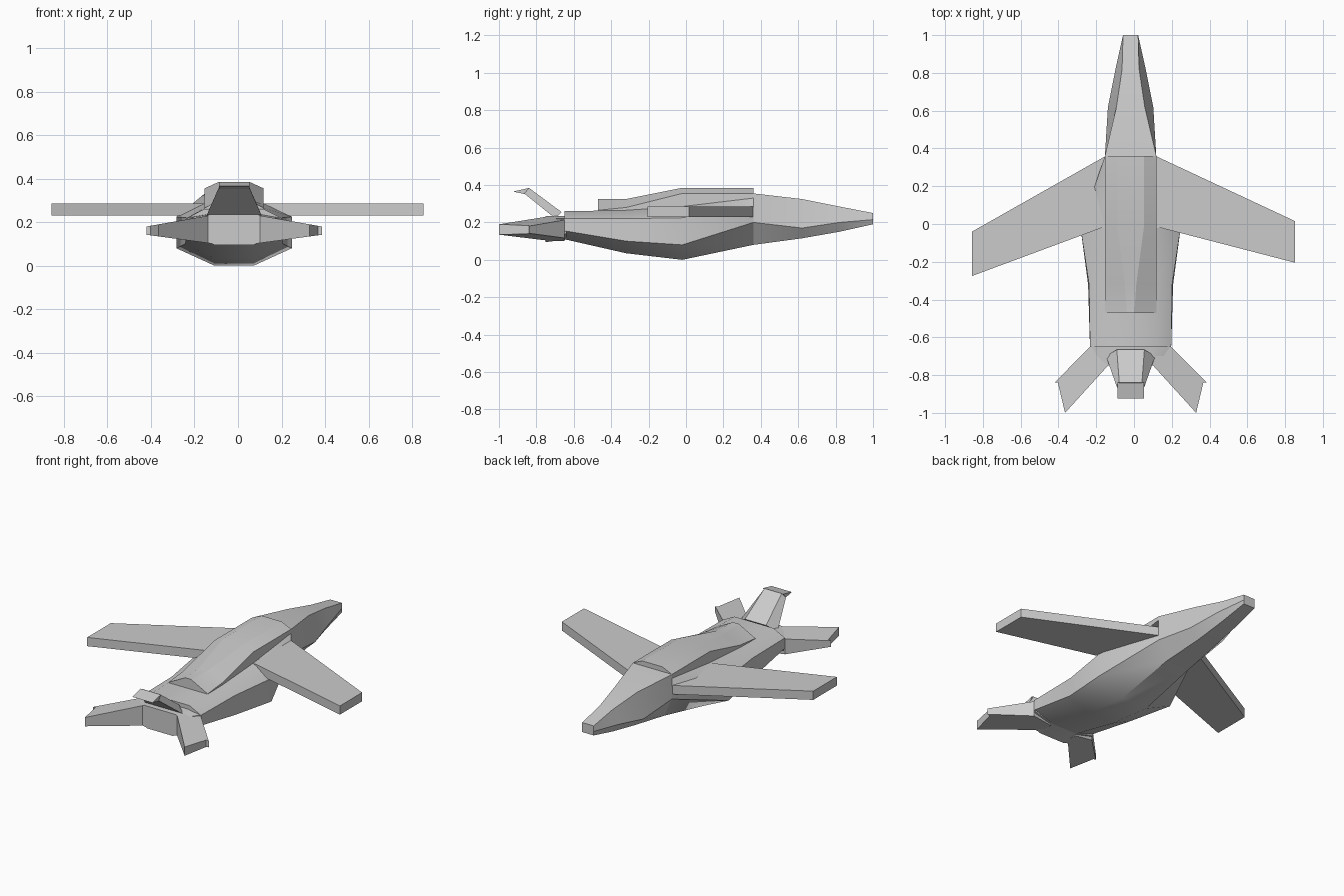
import bpy, bmesh, math

if "Cube" in bpy.data.objects:
    bpy.data.objects.remove(bpy.data.objects["Cube"])

CX = -0.018  # centre line of the fuselage


def finish(name, bm, smooth=None):
    bmesh.ops.recalc_face_normals(bm, faces=bm.faces)
    me = bpy.data.meshes.new(name)
    bm.to_mesh(me)
    bm.free()
    ob = bpy.data.objects.new(name, me)
    bpy.context.collection.objects.link(ob)
    if smooth:
        bpy.ops.object.select_all(action='DESELECT')
        ob.select_set(True)
        bpy.context.view_layer.objects.active = ob
        bpy.ops.object.shade_smooth_by_angle(angle=math.radians(smooth))
    return ob


def skin(name, rings, smooth=None):
    """Join equal-length closed rings of points and cap both ends."""
    bm = bmesh.new()
    vs = [[bm.verts.new(p) for p in ring] for ring in rings]
    for a, b in zip(vs, vs[1:]):
        for i in range(len(a)):
            j = (i + 1) % len(a)
            bm.faces.new((a[i], a[j], b[j], b[i]))
    bm.faces.new(vs[0])
    bm.faces.new(vs[-1])
    return finish(name, bm, smooth)


def loft(name, stations, smooth=None):
    """Stations of (y, half section of (half width, z)), mirrored across the centre."""
    return skin(name, [[(CX + w, y, z) for w, z in half] +
                       [(CX - w, y, z) for w, z in reversed(half)]
                       for y, half in stations], smooth)


def slab(name, outline, z0, z1):
    return skin(name, [[(x, y, z0) for x, y in outline],
                       [(x, y, z1) for x, y in outline]])


# Fuselage, from the tail to the point where the nose begins
loft("fuselage", [
    (-0.65, [(.136, .26), (.215, .22), (.215, .155), (.09, .11)]),
    (-0.32, [(.136, .265), (.22, .22), (.225, .10), (.09, .035)]),
    (-0.02, [(.136, .285), (.265, .225), (.265, .08), (.09, .0)]),
    (0.36, [(.136, .33), (.136, .28), (.136, .20), (.08, .08)]),
], 32)

# Tapered nose
loft("nose", [
    (0.36, [(.136, .355), (.136, .20), (.08, .08)]),
    (0.62, [(.075, .325), (.12, .17), (.06, .115)]),
    (0.82, [(.045, .285), (.08, .20), (.05, .15)]),
    (1.00, [(.04, .25), (.04, .215), (.04, .19)]),
], 25)

# Raised spine along the back
loft("spine", [
    (-0.47, [(.02, .325), (.136, .265), (.136, .22)]),
    (-0.32, [(.03, .325), (.136, .28), (.136, .22)]),
    (-0.02, [(.07, .385), (.136, .355), (.136, .22)]),
    (0.36, [(.07, .385), (.136, .355), (.136, .22)]),
], 15)

# Wings, slightly different in sweep
slab("left_wing", [(-.05, .36), (-.15, .36), (-.857, -.04), (-.857, -.275),
                   (-.17, -.02), (-.05, -.02)], .23, .285)
slab("right_wing", [(.03, .36), (.115, .36), (.853, .015), (.853, -.205),
                    (.14, -.02), (.03, -.02)], .23, .285)

# Tail block between the fins
loft("tail_block", [
    (-0.64, [(.13, .235), (.215, .22), (.215, .14), (.09, .108)]),
    (-0.75, [(.11, .235), (.14, .22), (.14, .12), (.09, .095)]),
], 30)

# Swept horizontal tail fins
for side, label in ((-1, "left"), (1, "right")):
    plan = [(.09, -.65), (.215, -.65), (.403, -.84), (.385, -.84),
            (.347, -1.0), (.12, -.75), (.09, -.75)]

    def height(x, inner, outer):
        t = (x - .09) / .313
        return inner + (outer - inner) * t
    skin(label + "_tail_fin",
         [[(CX + side * x, y, height(x, .10, .142)) for x, y in plan],
          [(CX + side * x, y, height(x, .235, .18)) for x, y in plan]])

# Slanted upright fin: upper face narrower than the lower face
skin("upright_fin", [
    [(CX - .13, -.70, .222), (CX + .13, -.70, .222),
     (CX + .073, -.665, .255), (CX - .073, -.665, .255)],
    [(CX - .072, -.865, .355), (CX + .072, -.865, .355),
     (CX + .06, -.84, .385), (CX - .06, -.84, .385)],
])

# Cap at the top of the upright fin
skin("fin_cap", [[(CX + s * .07, y, z) for y, z in
                  ((-.84, .384), (-.865, .352), (-.925, .365))]
                 for s in (-1, 1)])
